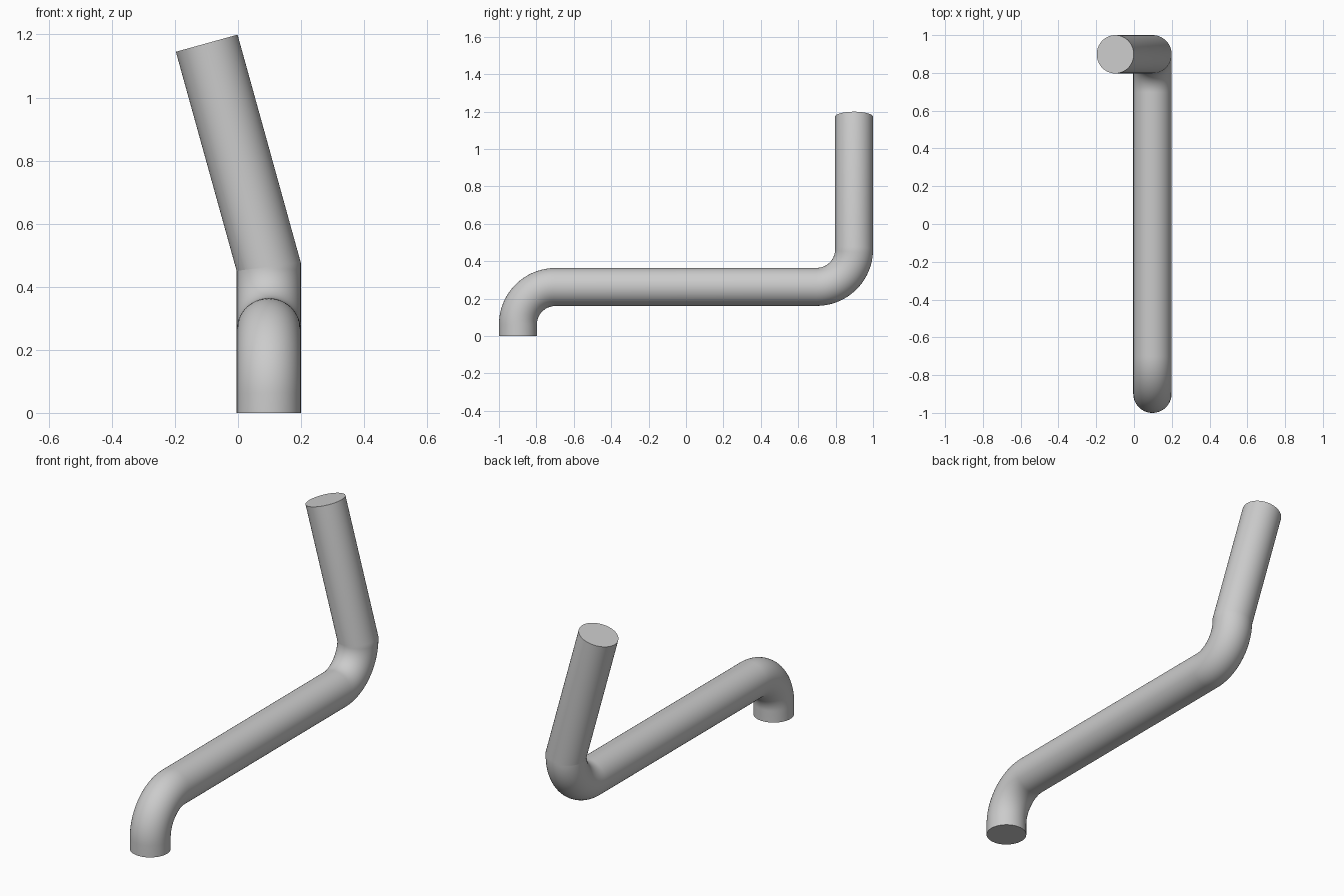
import bpy, bmesh
from math import sin, cos, pi, radians
from mathutils import Vector

default = bpy.data.objects.get("Cube")
if default:
    bpy.data.objects.remove(default, do_unlink=True)

RADIUS, BEND, SIDES, STEPS = 0.1015, 0.2, 64, 24
X, Y, LOW, HIGH = 0.0975, 0.8985, 0.062, 0.463
TILT = radians(15.5)

grey = bpy.data.materials.new("pipe grey")
grey.use_nodes = True
colour = (0.6, 0.6, 0.6, 1)
grey.diffuse_color = colour
grey.node_tree.nodes["Principled BSDF"].inputs["Base Color"].default_value = colour


def bend(cy, cz, start, end):
    """Points of a circular bend in the side plane."""
    return [Vector((X, cy + BEND * cos(a), cz + BEND * sin(a)))
            for a in (start + (end - start) * i / STEPS for i in range(STEPS + 1))]


def sweep(name, path):
    """Capped round tube with mitred joints along a path."""
    bm = bmesh.new()
    ring = [Vector((RADIUS * cos(2 * pi * i / SIDES), RADIUS * sin(2 * pi * i / SIDES), 0)) + path[0]
            for i in range(SIDES)]
    rings = [[bm.verts.new(p) for p in ring]]
    for i in range(1, len(path)):
        along = (path[i] - path[i - 1]).normalized()
        after = (path[i + 1] - path[i]).normalized() if i + 1 < len(path) else along
        normal = along + after
        ring = [p + along * ((path[i] - p).dot(normal) / along.dot(normal)) for p in ring]
        rings.append([bm.verts.new(p) for p in ring])
    for a, b in zip(rings, rings[1:]):
        for i in range(SIDES):
            j = (i + 1) % SIDES
            bm.faces.new((a[i], a[j], b[j], b[i]))
    bm.faces.new(reversed(rings[0]))
    bm.faces.new(rings[-1])
    mesh = bpy.data.meshes.new(name)
    bm.to_mesh(mesh)
    bm.free()
    mesh.materials.append(grey)
    obj = bpy.data.objects.new(name, mesh)
    bpy.context.collection.objects.link(obj)
    return obj


# Short foot, front bend, long run, rear bend, then the sideways-leaning riser
path = [Vector((X, -Y, 0))]
path += bend(BEND - Y, LOW, pi, pi / 2)
path += bend(Y - BEND, HIGH, -pi / 2, 0)
path.append(path[-1] + Vector((-sin(TILT), 0, cos(TILT))) * 0.736)
pipe = sweep("bent_pipe", path)

bpy.ops.object.select_all(action='DESELECT')
pipe.select_set(True)
bpy.context.view_layer.objects.active = pipe
bpy.ops.object.shade_smooth_by_angle(angle=radians(30))
